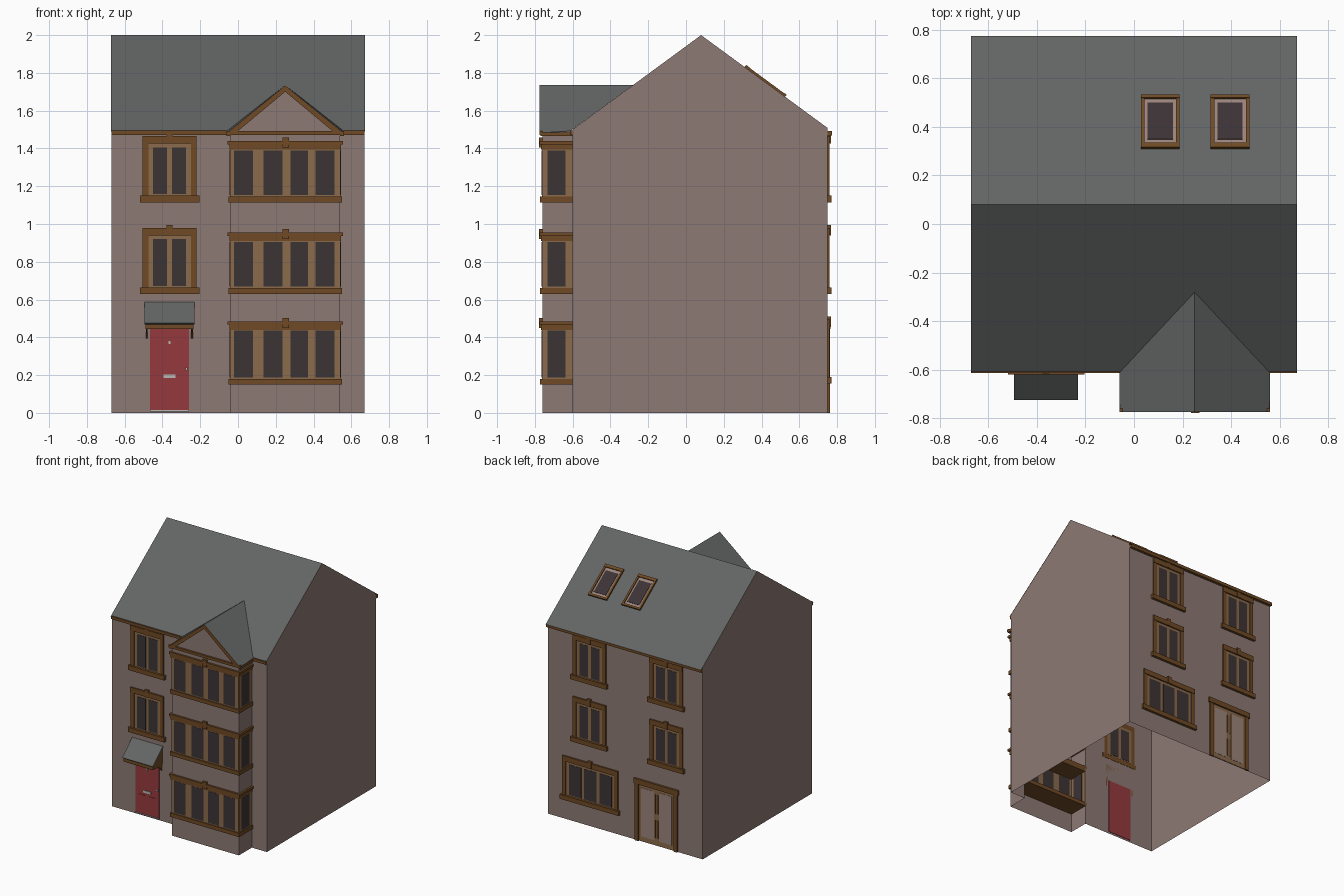
import bpy, bmesh
from mathutils import Matrix, Vector

if "Cube" in bpy.data.objects:
    bpy.data.objects.remove(bpy.data.objects["Cube"])

def material(name, rgb):
    m = bpy.data.materials.new(name)
    m.diffuse_color = (*rgb, 1)
    m.use_nodes = True
    m.node_tree.nodes["Principled BSDF"].inputs["Base Color"].default_value = m.diffuse_color
    return m

WALL = material("rose_stone", (0.27, 0.195, 0.175))
ROOF = material("slate_grey", (0.125, 0.13, 0.13))
TRIM = material("dark_brown_trim", (0.16, 0.068, 0.018))
LIGHT = material("light_brown_frame", (0.26, 0.145, 0.07))
GLASS = material("dark_glass", (0.045, 0.033, 0.036))
RED = material("red_door", (0.30, 0.042, 0.047))
BLIND = material("pale_blind", (0.33, 0.23, 0.20))
METAL = material("pale_metal", (0.5, 0.48, 0.46))

parts = {}   # part name -> (bmesh, material)

def part(name, mat):
    if name not in parts:
        parts[name] = (bmesh.new(), mat)
    return parts[name][0]

def frame(o, u, n, v):
    """Local wall frame: u along the wall, n outward, v up."""
    m = Matrix((u, n, v)).transposed().to_4x4()
    m.translation = Vector(o)
    return m

def box(name, mat, f, u, n, v):
    c = Vector(((u[0]+u[1])/2, (n[0]+n[1])/2, (v[0]+v[1])/2))
    s = Matrix.Diagonal((u[1]-u[0], n[1]-n[0], v[1]-v[0], 1))
    bmesh.ops.create_cube(part(name, mat), size=1, matrix=f @ Matrix.Translation(c) @ s)

def face(name, mat, pts):
    bm = part(name, mat)
    return bm.faces.new([bm.verts.new(p) for p in pts])

def prism(name, mat, pts, off):
    bm = part(name, mat)
    f = face(name, mat, pts)
    r = bmesh.ops.extrude_face_region(bm, geom=[f], use_keep_orig=True)
    bmesh.ops.translate(bm, vec=off, verts=[g for g in r["geom"] if isinstance(g, bmesh.types.BMVert)])

WORLD = Matrix.Identity(4)
X, Y, Z = Vector((1, 0, 0)), Vector((0, 1, 0)), Vector((0, 0, 1))
FRONT = frame((0, -0.6, 0), X, -Y, Z)
BAY = frame((0, -0.76, 0), X, -Y, Z)
BAY_R = frame((0.54, 0, 0), Y, X, Z)
BAY_L = frame((-0.04, 0, 0), Y, -X, Z)
BACK = frame((0, 0.75, 0), X, Y, Z)
SLOPE, RIDGE_Y = 0.734, 0.08
def roof_z(y):
    return 2 - SLOPE * abs(y - RIDGE_Y)

# --- walls: open shell with a square bay, no floor
plan = [(-.67, -.6), (-.04, -.6), (-.04, -.76), (.54, -.76), (.54, -.6), (.67, -.6)]
for a, b in list(zip(plan, plan[1:])) + [((.67, .75), (-.67, .75))]:
    face("walls", WALL, [(*a, 0), (*b, 0), (*b, 1.495), (*a, 1.495)])
for x in (-.67, .67):
    face("gable_wall_%s" % ("left" if x < 0 else "right"), WALL,
         [(x, -.6, 0), (x, .75, 0), (x, .75, roof_z(.75)), (x, RIDGE_Y, 2), (x, -.6, roof_z(-.6))])
face("bay_gable", WALL, [(-.04, -.76, 1.48), (.54, -.76, 1.48), (.25, -.76, 1.725)])

# --- main roof and bay roof
for y in (-.615, .775):
    face("main_roof", ROOF, [(-.672, y, roof_z(y)), (.672, y, roof_z(y)), (.672, RIDGE_Y, 2), (-.672, RIDGE_Y, 2)])
for x in (-.06, .56):
    face("bay_roof", ROOF, [(x, -.775, 1.482), (.25, -.775, 1.735), (.25, -.281, 1.735), (x, -.613, 1.492)])
    # bargeboards, returns and side gutter of the bay
    s = 1 if x < 0 else -1
    prism("bargeboards", TRIM, [(x, -.775, 1.48), (.25, -.775, 1.733), (.25, -.775, 1.70), (x + s*.045, -.775, 1.48)], (0, .012, 0))
    box("gutters", TRIM, WORLD, sorted((x, x + s*.02)), (-.77, -.6), (1.465, 1.485))
box("gutters", TRIM, WORLD, (-.06, .56), (-.775, -.76), (1.472, 1.492))
for u in ((-.67, -.06), (.56, .67)):
    box("gutters", TRIM, FRONT, u, (0, .014), (1.47, 1.495))
box("gutters", TRIM, BACK, (-.67, .67), (0, .022), (1.468, 1.492))

# --- windows
def pane_row(f, u, v, panes):
    box("window_panels", LIGHT, f, u, (-.003, .003), v)
    for a, b in panes:
        box("window_glass", GLASS, f, (a, b), (-.0048, .0048), (v[0] + .008, v[1] - .02))

def split(u0, u1, n, gap):
    w = (u1 - u0 - gap * (n + 1)) / n
    return [(u0 + gap + i * (w + gap), u0 + gap + i * (w + gap) + w) for i in range(n)]

def framed_window(f, u0, u1, v0, v1, n):
    """Dark surround with sill and keystone around light frame and panes."""
    for u in ((u0, u0 + .03), (u1 - .03, u1)):
        box("window_surrounds", TRIM, f, u, (-.002, .010), (v0 + .03, v1))
    box("window_surrounds", TRIM, f, (u0, u1), (-.002, .013), (v1 - .04, v1))
    box("window_sills", TRIM, f, (u0 - .015, u1 + .015), (-.002, .02), (v0, v0 + .035))
    c = (u0 + u1) / 2
    box("keystones", TRIM, f, (c - .015, c + .015), (0, .017), (v1 - .04, min(v1 + .015, 1.475)))
    pane_row(f, (u0 + .03, u1 - .03), (v0 + .035, v1 - .04), split(u0 + .03, u1 - .03, n, .025))

for v0, v1 in ((.63, .98), (1.115, 1.465)):
    for f, u0 in ((FRONT, -.505), (BACK, -.5), (BACK, .165)):
        framed_window(f, u0, u0 + .285, v0, v1, 2)
framed_window(BACK, .06, .54, .155, .495, 3)

# bay window bands: sill slab, lintel slab, panes on three sides
for v0, v1 in ((.15, .485), (.63, .955), (1.115, 1.44)):
    box("bay_sills", TRIM, WORLD, (-.05, .55), (-.772, -.6), (v0, v0 + .03))
    box("bay_lintels", TRIM, WORLD, (-.045, .545), (-.768, -.6), (v1 - .045, v1 - .015))
    box("bay_lintels", TRIM, WORLD, (-.055, .555), (-.775, -.6), (v1 - .018, v1))
    box("keystones", TRIM, BAY, (.235, .27), (0, .018), (v1 - .035, v1 + .018))
    v = (v0 + .03, v1 - .03)
    pane_row(BAY, (-.04, .54), v, [(-.02, .08), (.135, .235), (.277, .37), (.41, .51)])
    for f in (BAY_L, BAY_R):
        pane_row(f, (-.758, -.6), v, [(-.732, -.637)])

# --- front door with fittings
box("front_door", RED, FRONT, (-.465, -.26), (-.004, .005), (.015, .445))
for u in ((-.44, -.375), (-.35, -.285)):
    for v in ((.05, .165), (.225, .41)):
        box("door_mouldings", RED, FRONT, u, (.004, .008), v)
box("door_step", METAL, FRONT, (-.465, -.26), (0, .01), (.008, .015))
box("letter_box", METAL, FRONT, (-.395, -.33), (.004, .010), (.185, .203))
box("door_knocker", METAL, FRONT, (-.368, -.357), (.004, .012), (.365, .38))
box("door_handle", METAL, FRONT, (-.278, -.268), (.004, .014), (.225, .24))

# --- door canopy on brackets
prism("canopy_body", TRIM, [(-.49, -.6, .475), (-.49, -.715, .475), (-.49, -.6, .575)], (.255, 0, 0))
prism("canopy_roof", ROOF, [(-.495, -.6, .587), (-.495, -.725, .475), (-.495, -.718, .469), (-.495, -.6, .577)], (.265, 0, 0))
box("canopy_fascia", TRIM, FRONT, (-.49, -.235), (.103, .118), (.443, .475))
for u in (-.49, -.25):
    box("canopy_fascia", TRIM, FRONT, (u, u + .015), (0, .11), (.443, .475))
    prism("canopy_brackets", TRIM, [(u + .012, -.6, .395), (u + .012, -.6, .445), (u + .012, -.69, .445), (u + .012, -.625, .425)], (-.01, 0, 0))

# --- back double door
for u in ((-.455, -.425), (-.12, -.09)):
    box("back_door_surround", TRIM, BACK, u, (-.002, .012), (0, .46))
box("back_door_surround", TRIM, BACK, (-.465, -.08), (-.002, .016), (.445, .485))
box("back_door_leaves", LIGHT, BACK, (-.425, -.12), (-.003, .003), (.005, .445))
for u0, u1, h in ((-.405, -.295, -.288), (-.25, -.14, -.266)):
    box("back_door_panels", BLIND, BACK, (u0, u1), (-.0048, .0048), (.04, .42))
    for v in ((.06, .2), (.25, .4)):
        box("back_door_bars", TRIM, BACK, (h, h + .009), (-.004, .005), v)

# --- skylights on the rear slope
cs = 1 / (1 + SLOPE ** 2) ** .5
up = Vector((0, -cs, SLOPE * cs))
REAR = frame((0, RIDGE_Y, 2), X, Vector((0, SLOPE * cs, cs)), up)
v0, v1 = -.552, -.285
for u0, u1 in ((.028, .188), (.316, .476)):
    for u in ((u0, u0 + .015), (u1 - .015, u1)):
        box("skylight_frames", TRIM, REAR, u, (-.003, .012), (v0, v1))
    for v in ((v0, v0 + .015), (v1 - .022, v1)):
        box("skylight_frames", TRIM, REAR, (u0, u1), (-.003, .014), v)
    box("skylight_blinds", BLIND, REAR, (u0 + .015, u1 - .015), (-.002, .004), (v0 + .015, v1 - .02))
    box("skylight_glass", GLASS, REAR, (u0 + .028, u1 - .028), (-.002, .007), (v0 + .035, v1 - .045))

# --- turn the collected parts into objects
for name, (bm, mat) in parts.items():
    bmesh.ops.remove_doubles(bm, verts=bm.verts, dist=1e-5) if name in ("walls", "main_roof", "bay_roof") else None
    bmesh.ops.recalc_face_normals(bm, faces=bm.faces)
    # open sheets: make every face point away from the house centre
    if name in ("walls", "main_roof", "bay_roof", "bay_gable") or name.startswith("gable_wall"):
        centre = Vector((.25, -.4, 1)) if name.startswith("bay") else Vector((.2, .05, .7))
        for f in bm.faces:
            f.normal_update()
            if f.normal.dot(f.calc_center_median() - centre) < 0:
                f.normal_flip()
    me = bpy.data.meshes.new(name)
    bm.to_mesh(me)
    bm.free()
    me.materials.append(mat)
    bpy.context.collection.objects.link(bpy.data.objects.new(name, me))
